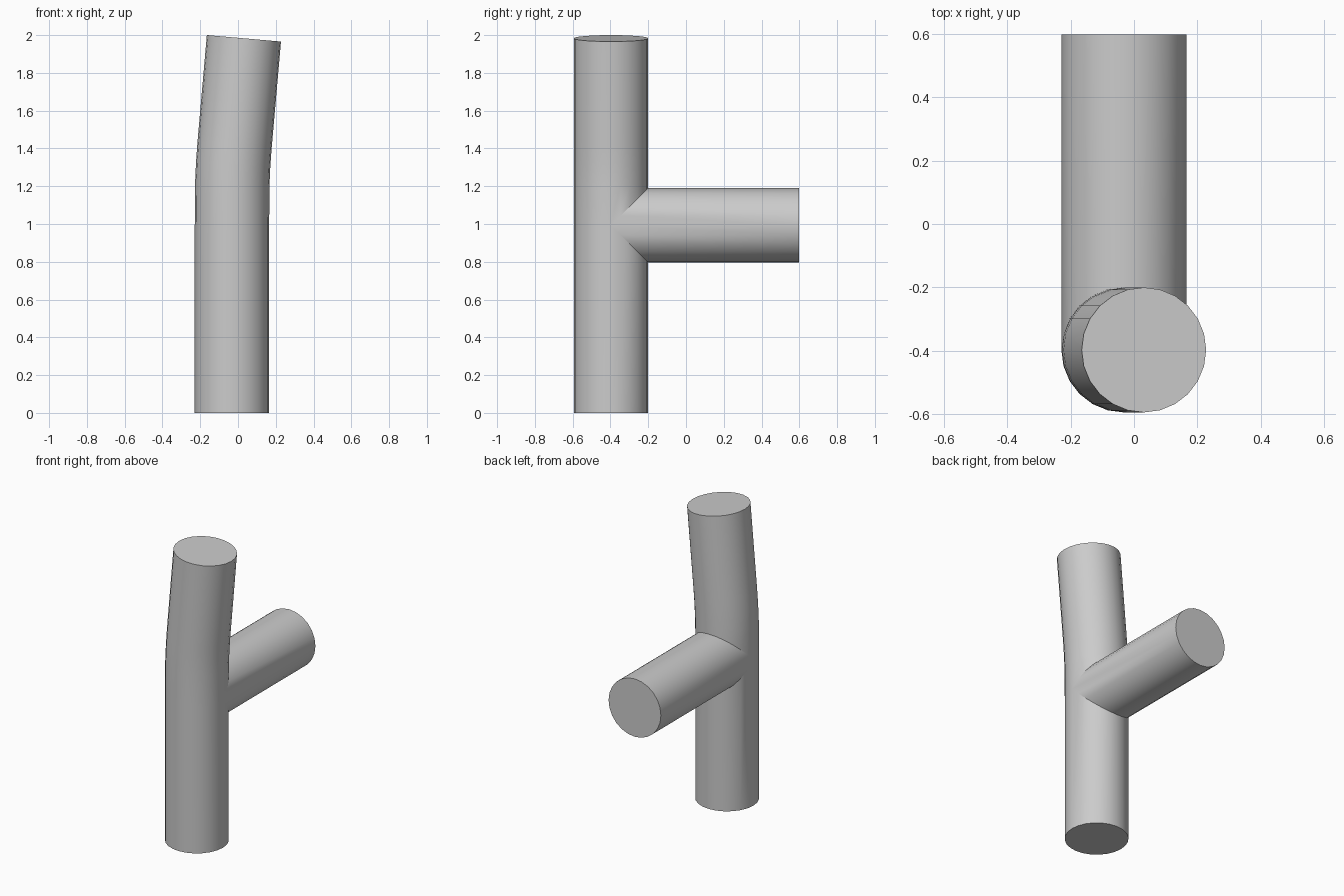
import bpy, bmesh
from math import sin, cos, tan, pi, radians

if "Cube" in bpy.data.objects:
    bpy.data.objects.remove(bpy.data.objects["Cube"])

N = 24                      # sides of both pipes
R = 0.197                   # pipe radius
CX, CY = -0.032, -0.397     # axis of the upright pipe
ZB = 0.993                  # height of the branch axis
YEND = 0.597                # end of the branch
BEND_Z, BEND_R, TILT = 1.10, 3.66, radians(5)

bm = bmesh.new()
angles = [2 * pi * i / N for i in range(N)]


def ring(cx, cz, tilt=0.0, rise=0.0):
    """Ring round the upright axis; rise lifts the back half to the branch seam."""
    return [bm.verts.new((cx + R * cos(a) * cos(tilt), CY + R * sin(a),
                          cz - R * cos(a) * sin(tilt) + rise * R * max(0.0, sin(a))))
            for a in angles]


def bridge(a, b):
    n = len(a)
    for i in range(n):
        j = (i + 1) % n
        bm.faces.new((a[i], a[j], b[j], b[i]))


# lower upright, ending in the saddle seam
bottom = ring(CX, 0)
seam_low = ring(CX, ZB, rise=-1)
bridge(bottom, seam_low)
bm.faces.new(bottom[::-1])

# upper upright, gently bent and then straight at a slant
prev = ring(CX, ZB, rise=1)
seam_high = prev
for t in (radians(1.75), radians(3.4), TILT):
    cx, cz = CX + BEND_R * (1 - cos(t)), BEND_Z + BEND_R * sin(t)
    cur = ring(cx, cz, t)
    bridge(prev, cur)
    prev = cur
top_z = 1.983
top = ring(cx + (top_z - cz) * tan(TILT), top_z, TILT)
bridge(prev, top)
bm.faces.new(top)

# side branch, growing from the seam towards the back
h = N // 2
seam = seam_low[:h + 1] + seam_high[1:h][::-1]
end = [bm.verts.new((v.co.x, YEND, v.co.z)) for v in seam]
bridge(seam, end)
bm.faces.new(end)

bmesh.ops.remove_doubles(bm, verts=bm.verts[:], dist=1e-4)
bmesh.ops.recalc_face_normals(bm, faces=bm.faces[:])

mesh = bpy.data.meshes.new("branched_pipe")
bm.to_mesh(mesh)
bm.free()
pipe = bpy.data.objects.new("branched_pipe", mesh)
bpy.context.collection.objects.link(pipe)
bpy.context.view_layer.objects.active = pipe
pipe.select_set(True)
bpy.ops.object.shade_smooth_by_angle(angle=radians(30))
